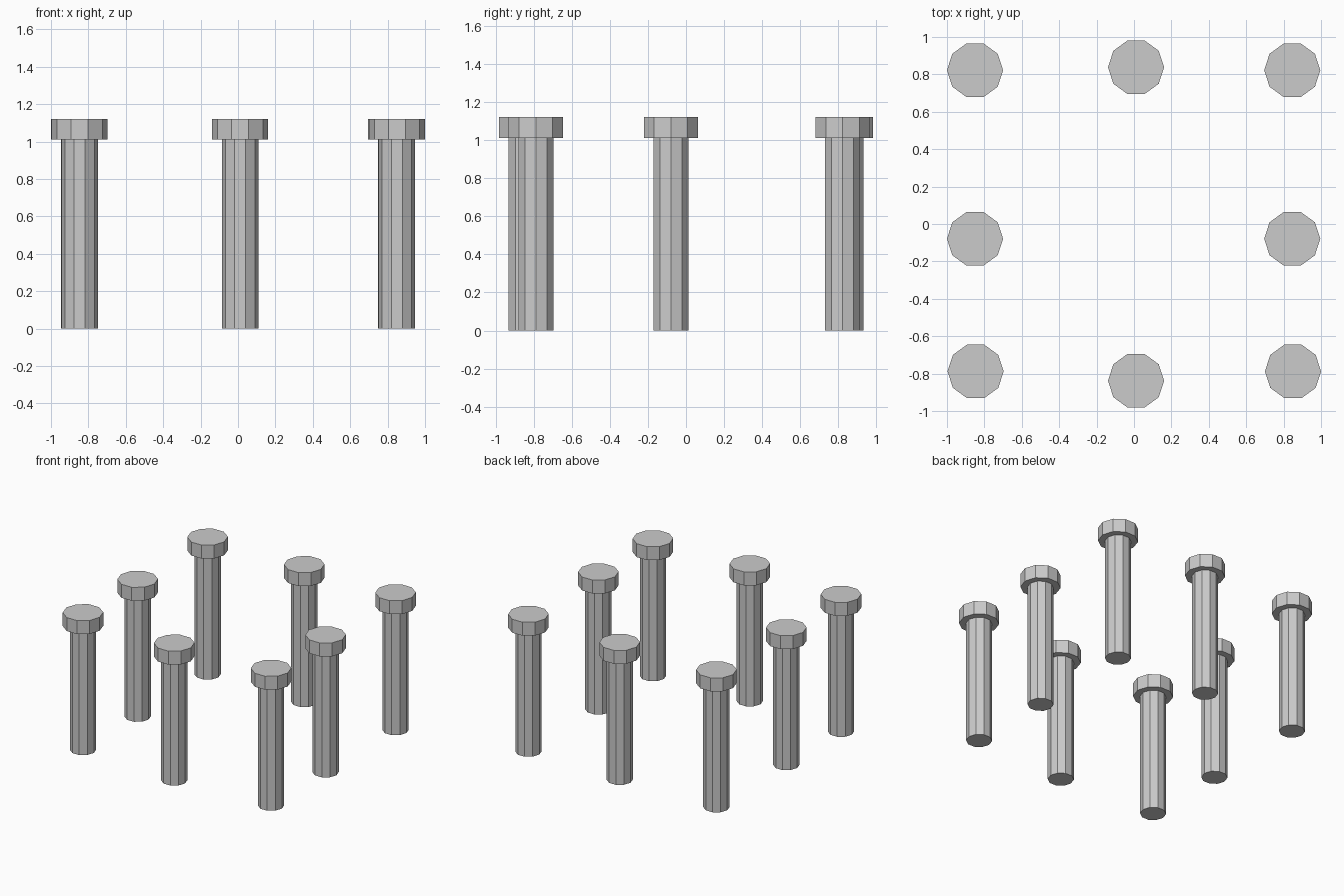
import bpy
import bmesh
from math import cos, sin, tau

if "Cube" in bpy.data.objects:
    bpy.data.objects.remove(bpy.data.objects["Cube"])

SIDES = 10
# (radius, height) profile: shaft, then wider capital on top
PROFILE = [(0.0975, 0.0), (0.0975, 1.01), (0.15, 1.01), (0.15, 1.12)]


def column_mesh():
    """Ten-sided shaft and capital as one closed surface."""
    bm = bmesh.new()
    rings = [[bm.verts.new((r * cos(tau * i / SIDES), r * sin(tau * i / SIDES), z))
              for i in range(SIDES)] for r, z in PROFILE]
    for low, high in zip(rings, rings[1:]):
        for i in range(SIDES):
            j = (i + 1) % SIDES
            bm.faces.new((low[i], low[j], high[j], high[i]))
    bm.faces.new(rings[0][::-1])
    bm.faces.new(rings[-1])
    mesh = bpy.data.meshes.new("column")
    bm.to_mesh(mesh)
    bm.free()
    return mesh


# Eight columns around an open rectangle, sharing one mesh
places = {
    "column_front_left": (-0.847, -0.788),
    "column_front_middle": (0.011, -0.838),
    "column_front_right": (0.85, -0.788),
    "column_left": (-0.85, -0.079),
    "column_right": (0.846, -0.079),
    "column_back_left": (-0.85, 0.822),
    "column_back_middle": (0.011, 0.838),
    "column_back_right": (0.846, 0.822),
}
mesh = column_mesh()
for name, (x, y) in places.items():
    column = bpy.data.objects.new(name, mesh)
    column.location = (x, y, 0)
    bpy.context.collection.objects.link(column)
